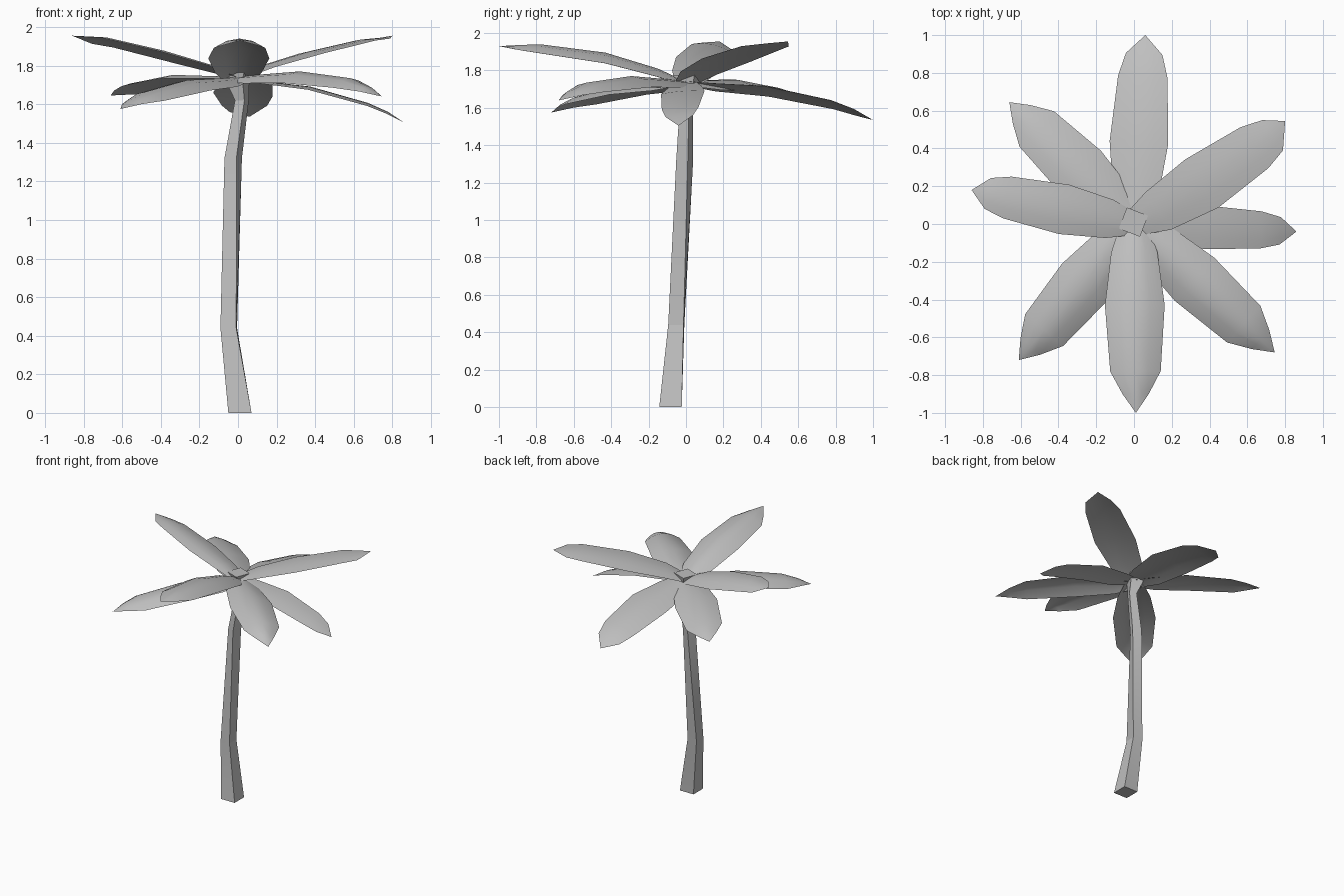
import bpy, bmesh, math
from mathutils import Vector

cube = bpy.data.objects.get("Cube")
if cube:
    bpy.data.objects.remove(cube, do_unlink=True)

grey = bpy.data.materials.new("plain_grey")
grey.use_nodes = True
grey.diffuse_color = (0.52, 0.52, 0.52, 1)
grey.node_tree.nodes["Principled BSDF"].inputs["Base Color"].default_value = (0.52, 0.52, 0.52, 1)


def finish(name, bm, angle):
    mesh = bpy.data.meshes.new(name)
    bm.to_mesh(mesh)
    bm.free()
    mesh.materials.append(grey)
    obj = bpy.data.objects.new(name, mesh)
    bpy.context.collection.objects.link(obj)
    bpy.ops.object.select_all(action='DESELECT')
    obj.select_set(True)
    bpy.context.view_layer.objects.active = obj
    bpy.ops.object.shade_smooth_by_angle(angle=math.radians(angle))


# Trunk: a twisting square section, flared where the fronds join
# (centre x, centre y, z, half side, twist in degrees)
sections = [(.01, -.083, 0, .06, 0), (-.048, -.052, .44, .041, -3),
            (-.025, -.007, 1.32, .034, -25), (.02, .003, 1.62, .027, -25),
            (0, .01, 1.71, .045, -22), (-.003, .01, 1.775, .06, -21)]
bm = bmesh.new()
rings = []
for x, y, z, half, twist in sections:
    ring = []
    for i in range(4):
        a = math.radians(twist + 45 + 90 * i)
        r = half * math.sqrt(2)
        ring.append(bm.verts.new((x + r * math.cos(a), y + r * math.sin(a), z)))
    rings.append(ring)
for low, high in zip(rings, rings[1:]):
    for i in range(4):
        j = (i + 1) % 4
        bm.faces.new((low[i], low[j], high[j], high[i]))
bm.faces.new(rings[0][::-1])
bm.faces.new(rings[-1])
finish("trunk", bm, 15)


# Fronds: arched blades following a bent midrib, rolled about it
def frond(name, tip, mid_z, far_z, width, blunt, arch, roll=0, bow=0):
    base_z = 1.74
    stations = [(0, .07, base_z), (.15, .12, base_z + (mid_z - base_z) * .45),
                (.43, .155, mid_z), (.78, .131, far_z),
                (.9, .097 if blunt else .068, far_z * .55 + tip[2] * .45)]
    along = Vector((tip[0], tip[1], 0))
    side = Vector((-along.y, along.x, 0)).normalized()
    bm = bmesh.new()
    rows = []
    for f, half, z in stations:
        shift = bow * min(1, f * 4)
        rows.append([bm.verts.new(along * f + side * (half * width * s + shift)
                                  + Vector((0, 0, z + half * (roll * s - arch * s * s))))
                     for s in (-1, -.5, 0, .5, 1)])
    for a, b in zip(rows, rows[1:]):
        for i in range(4):
            bm.faces.new((a[i], b[i], b[i + 1], a[i + 1]))
    end = bm.verts.new(tip)
    for i in range(4):
        bm.faces.new((rows[-1][i], end, rows[-1][i + 1]))
    bmesh.ops.recalc_face_normals(bm, faces=bm.faces)
    if sum(f.normal.z for f in bm.faces) < 0:
        bmesh.ops.reverse_faces(bm, faces=bm.faces)
    finish(name, bm, 60)


frond("back_frond", (.06, 1, 1.535), 1.71, 1.635, 1, True, .15, roll=-.17)
frond("front_frond", (.01, -1, 1.93), 1.895, 1.94, 1.02, False, .37)
frond("front_right_frond", (-.61, -.72, 1.575), 1.725, 1.665, 1, False, .35)
frond("front_left_frond", (.745, -.68, 1.64), 1.77, 1.735, 1, False, .38)
frond("left_frond", (.86, -.04, 1.505), 1.69, 1.605, .75, True, .05, roll=.05)
frond("back_left_frond", (.8, .545, 1.955), 1.87, 1.935, 1, True, .1, roll=-.06, bow=-.025)
frond("back_right_frond", (-.66, .645, 1.645), 1.75, 1.705, 1, False, .25, roll=.15)
frond("right_frond", (-.86, .18, 1.955), 1.87, 1.94, .86, True, .17, roll=.18)
